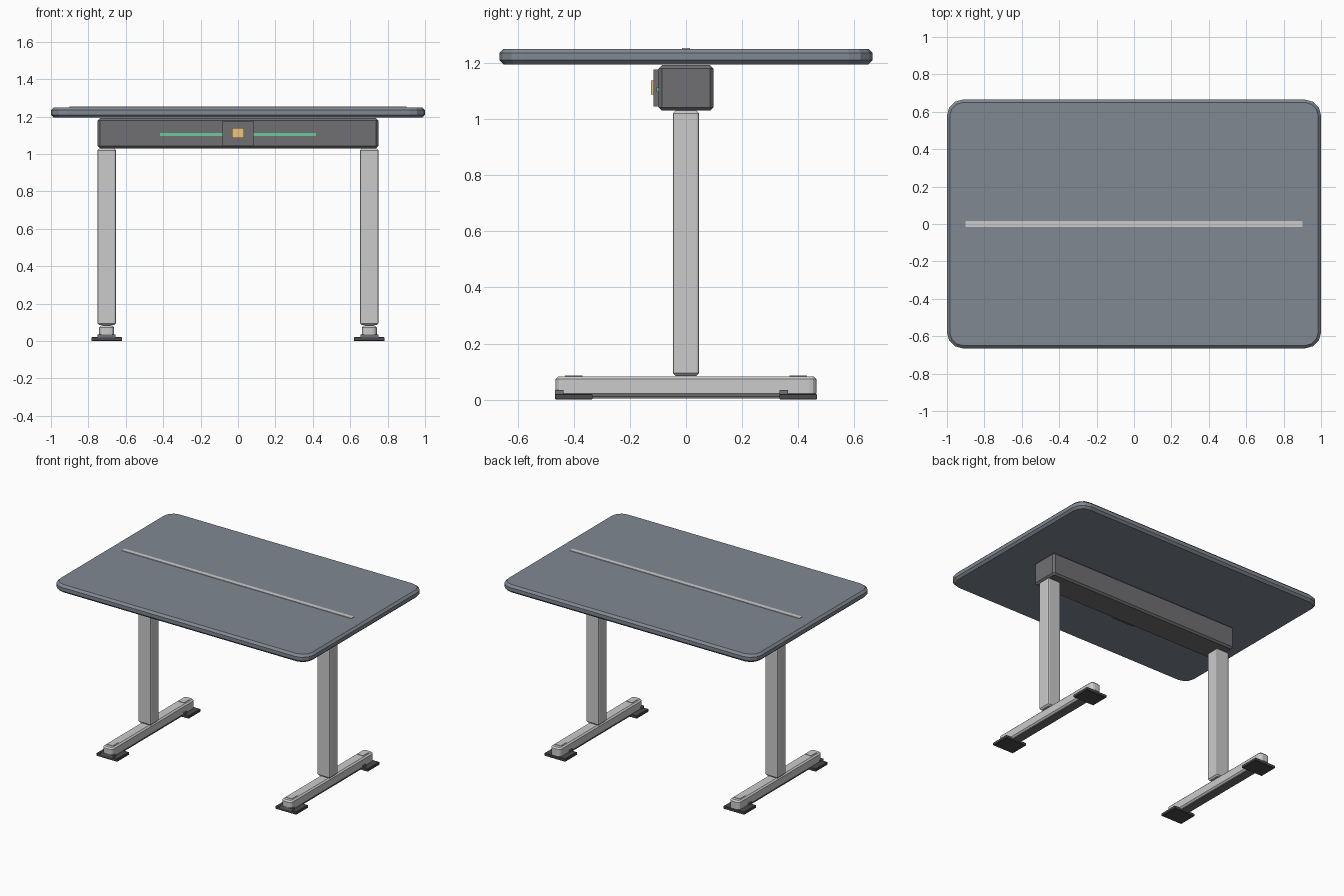
import bpy, bmesh
from mathutils import Vector

if "Cube" in bpy.data.objects:
    bpy.data.objects.remove(bpy.data.objects["Cube"])


def material(name, rgb):
    m = bpy.data.materials.new(name)
    m.diffuse_color = (*rgb, 1)
    m.use_nodes = True
    m.node_tree.nodes["Principled BSDF"].inputs["Base Color"].default_value = m.diffuse_color
    return m


SLATE = material("slate", (0.22, 0.25, 0.29))
DARK = material("dark_grey", (0.16, 0.16, 0.17))
SILVER = material("silver", (0.62, 0.62, 0.63))
RUBBER = material("rubber", (0.07, 0.07, 0.075))
GREEN = material("green", (0.15, 0.6, 0.32))
AMBER = material("amber", (0.85, 0.55, 0.2))


def slab(name, x, y, z, mat, corner=0, corner_seg=3, edge=0, edge_seg=1):
    """Box from (min, max) ranges, rounded vertical corners, then bevelled rims."""
    bm = bmesh.new()
    bmesh.ops.create_cube(bm, size=1)
    for v in bm.verts:
        v.co = Vector(((r[0] + r[1]) / 2 + c * (r[1] - r[0]) for r, c in zip((x, y, z), v.co)))
    upright = [e for e in bm.edges if abs(e.verts[0].co.z - e.verts[1].co.z) > 1e-5]
    if corner:
        bmesh.ops.bevel(bm, geom=upright, offset=corner, segments=corner_seg,
                        profile=0.5, affect='EDGES')
    if edge:
        rims = [e for e in bm.edges if abs(e.verts[0].co.z - e.verts[1].co.z) < 1e-5]
        bmesh.ops.bevel(bm, geom=rims, offset=edge, segments=edge_seg,
                        profile=0.5, affect='EDGES')
    bmesh.ops.recalc_face_normals(bm, faces=bm.faces)
    mesh = bpy.data.meshes.new(name)
    bm.to_mesh(mesh)
    bm.free()
    mesh.materials.append(mat)
    ob = bpy.data.objects.new(name, mesh)
    bpy.context.collection.objects.link(ob)
    return ob


def around(c, half):
    return (c - half, c + half)


# Table top with its centre inlay
slab("table_top", (-1, 1), (-0.665, 0.665), (1.195, 1.25), SLATE, 0.085, 3, 0.015)
slab("top_inlay", (-0.9, 0.9), (-0.015, 0.015), (1.245, 1.254), SILVER)

# Cross beam, light strip, control panel and button pair
slab("cross_beam", (-0.75, 0.75), (-0.098, 0.098), (1.03, 1.192), DARK, 0.012, 1, 0.012)
slab("light_strip", (-0.417, 0.417), (-0.106, -0.09), (1.097, 1.113), GREEN)
slab("control_panel", (-0.083, 0.083), (-0.116, -0.09), (1.044, 1.177), DARK)
for side in (-1, 1):
    slab("control_button", around(side * 0.016, 0.0155), (-0.125, -0.11), (1.087, 1.138), AMBER)

# Leg assemblies
for side, label in ((-1, "left"), (1, "right")):
    cx = side * 0.702
    slab(label + "_leg", around(cx, 0.05), around(0, 0.047), (0.085, 1.03), SILVER,
         0.01, 2, 0.01)
    slab(label + "_foot", around(cx, 0.04), around(0, 0.465), (0.012, 0.083), SILVER,
         0.025, 3, 0.01)
    slab(label + "_foot_base", around(cx, 0.03), around(0, 0.44), (0.005, 0.02), DARK)
    # Pads at both ends, each with a small raised block at its front edge
    for end in (-1, 1):
        cy = end * 0.4
        slab(label + "_pad", around(cx, 0.082), around(cy, 0.066), (0.0, 0.021), RUBBER,
             0, 1, 0.003)
        slab(label + "_pad_block", around(cx, 0.048), (cy - 0.066, cy - 0.036),
             (0.015, 0.035), DARK)
        slab(label + "_foot_cap", around(cx, 0.022), around(cy, 0.032), (0.08, 0.086), SILVER)
